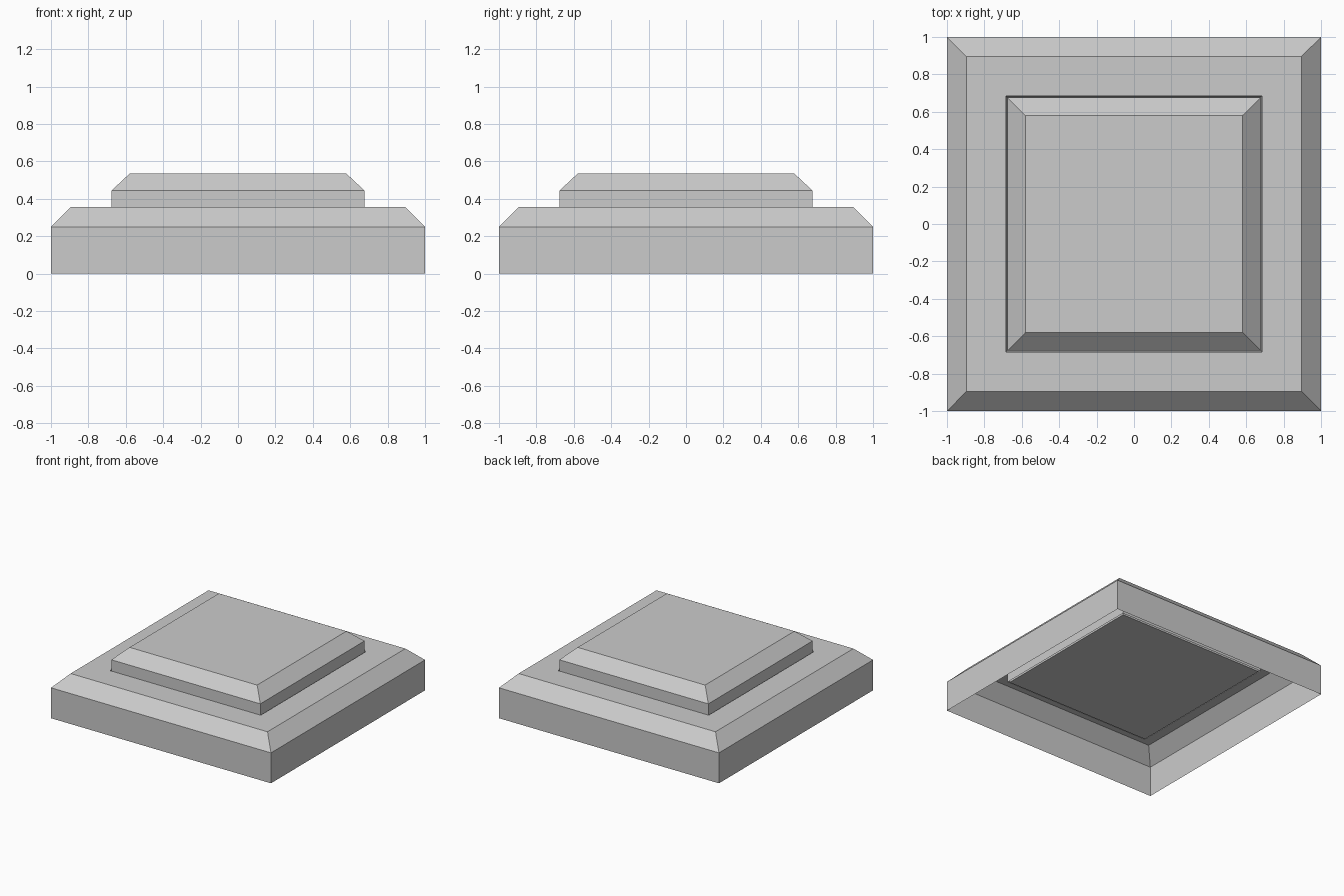
import bpy
import bmesh

if "Cube" in bpy.data.objects:
    bpy.data.objects.remove(bpy.data.objects["Cube"])


def square_shell(name, rings, cap=True):
    """Loft square rings given as (half width, height); cap the last one."""
    bm = bmesh.new()
    loops = [[bm.verts.new((sx * h, sy * h, z))
              for sx, sy in ((-1, -1), (1, -1), (1, 1), (-1, 1))]
             for h, z in rings]
    for low, high in zip(loops, loops[1:]):
        for i in range(4):
            j = (i + 1) % 4
            bm.faces.new((low[i], low[j], high[j], high[i]))
    if cap:
        bm.faces.new(loops[-1])
    mesh = bpy.data.meshes.new(name)
    bm.to_mesh(mesh)
    bm.free()
    obj = bpy.data.objects.new(name, mesh)
    bpy.context.collection.objects.link(obj)
    return obj


# Lower step: open underneath, chamfered rim, ledge, then a sunken socket
square_shell("lower_step", [(1.0, 0.0), (1.0, 0.25), (0.895, 0.355),
                            (0.685, 0.355), (0.665, 0.222)])

# Upper step: chamfered block seated in the socket
square_shell("upper_step", [(0.677, 0.225), (0.677, 0.443), (0.58, 0.534)])
